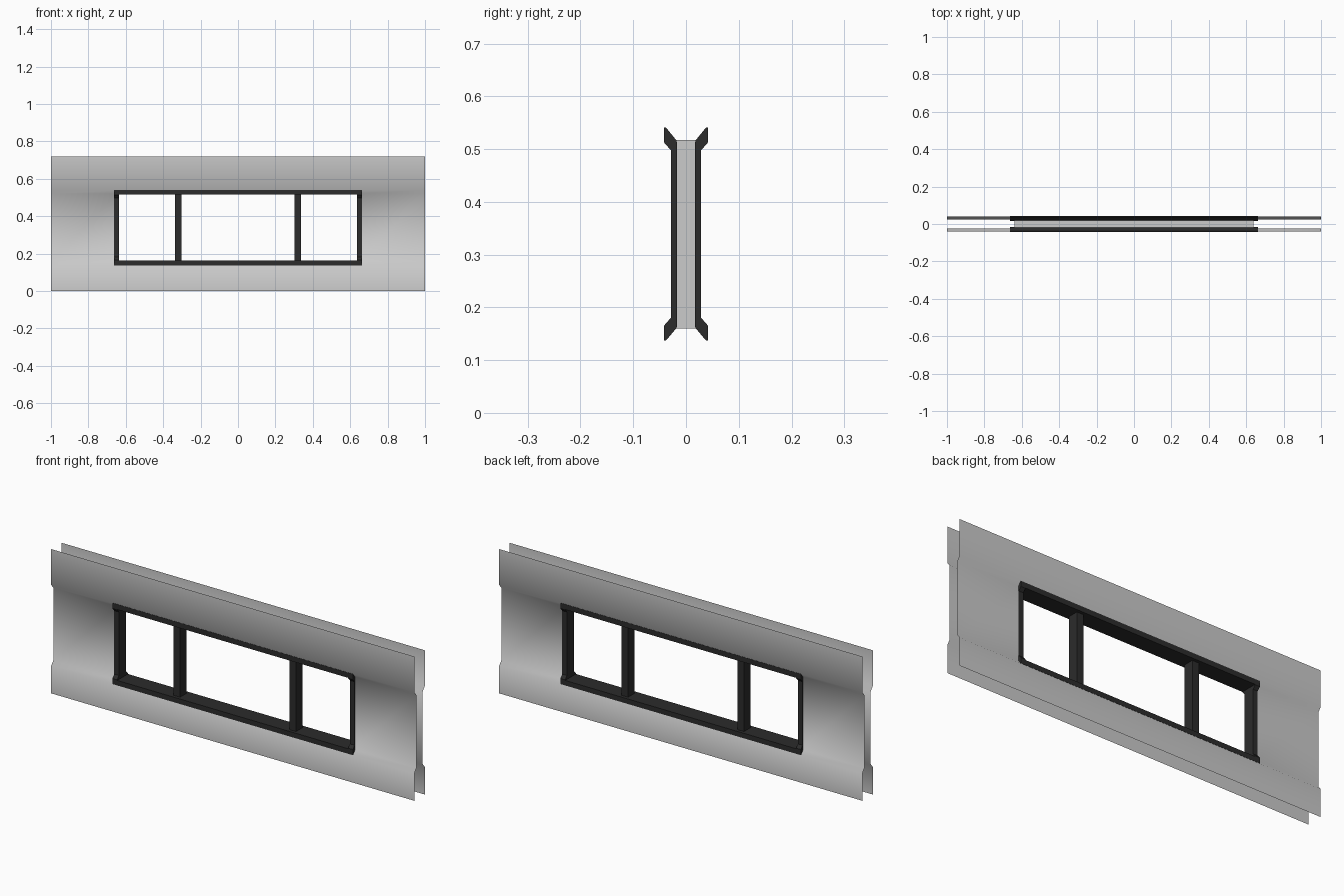
import bpy, bmesh

if "Cube" in bpy.data.objects:
    bpy.data.objects.remove(bpy.data.objects["Cube"])

dark = bpy.data.materials.new("dark_frame")
dark.diffuse_color = (0.025, 0.025, 0.025, 1)
dark.use_nodes = True
dark.node_tree.nodes["Principled BSDF"].inputs["Base Color"].default_value = dark.diffuse_color


def make(name, bm, mat=None, smooth=False, recalc=True):
    if recalc:
        bmesh.ops.recalc_face_normals(bm, faces=bm.faces)
    me = bpy.data.meshes.new(name)
    bm.to_mesh(me)
    bm.free()
    ob = bpy.data.objects.new(name, me)
    bpy.context.collection.objects.link(ob)
    if mat:
        me.materials.append(mat)
    for p in me.polygons:
        p.use_smooth = smooth
    return ob


def prism(name, profile, x0, x1, mat):
    """Extrude a (y, z) profile along x."""
    bm = bmesh.new()
    a = bm.faces.new([bm.verts.new((x0, y, z)) for y, z in profile])
    r = bmesh.ops.extrude_face_region(bm, geom=[a])
    for v in r["geom"]:
        if isinstance(v, bmesh.types.BMVert):
            v.co.x = x1
    return make(name, bm, mat)


def tube(name, x, z0, z1, y, mat, inward):
    """Open rectangular sleeve running through the wall."""
    bm = bmesh.new()
    ring = [(-x, z0), (x, z0), (x, z1), (-x, z1)]
    f = [bm.verts.new((a, -y, b)) for a, b in ring]
    k = [bm.verts.new((a, y, b)) for a, b in ring]
    for i in range(4):
        j = (i + 1) % 4
        q = [f[j], f[i], k[i], k[j]]
        bm.faces.new(q if inward else q[::-1])
    return make(name, bm, mat, recalc=False)


# Window opening and frame limits
XI, XO, ZB, ZT, ZLO, ZHI = 0.636, 0.662, 0.162, 0.515, 0.137, 0.541

# Wall skins with recessed band and window hole
skin = [(0.041, 0), (0.041, 0.137), (0.025, 0.157),
        (0.025, 0.52), (0.041, 0.54), (0.041, 0.718)]
xs = [-1, -0.645, 0.645, 1]
for s, side in ((-1, "front"), (1, "back")):
    bm = bmesh.new()
    g = [[bm.verts.new((x, s * y, z)) for x in xs] for y, z in skin]
    for r in range(5):
        for c in range(3):
            if (r, c) == (2, 1):
                continue
            q = [g[r][c], g[r][c + 1], g[r + 1][c + 1], g[r + 1][c]]
            bm.faces.new(q if s < 0 else q[::-1])
    make(side + "_wall_skin", bm, smooth=True, recalc=False)

    # Side rails follow the wall profile
    rail = [(0.042, ZHI), (0.042, 0.513), (0.028, 0.497), (0.028, 0.181),
            (0.042, 0.165), (0.042, ZLO), (0.038, ZLO), (0.017, 0.163),
            (0.017, 0.513), (0.038, ZHI)]
    rail = [(s * y, z) for y, z in rail]
    for m, lr in ((-1, "left"), (1, "right")):
        prism(f"{side}_{lr}_rail", rail, m * XI, m * XO, dark)

    # Top and bottom rails
    for z_in, z_out, tb in ((ZT, ZHI, "top"), (ZB, ZLO, "bottom")):
        p = [(0.042, z_out), (0.042, z_in), (0.017, z_in), (0.038, z_out)]
        prism(f"{side}_{tb}_rail", [(s * y, z) for y, z in p], -XO, XO, dark)

# Reveal: dark inside, grey outside
tube("window_reveal", XI, ZB, ZT, 0.027, dark, True)
tube("reveal_backing", XI + 0.002, ZB - 0.002, ZT + 0.002, 0.024, None, False)

# Two mullions
d = 0.026
for m, lr in ((-1, "left"), (1, "right")):
    prism(lr + "_mullion", [(-d, ZB), (d, ZB), (d, ZT), (-d, ZT)],
          m * 0.301, m * 0.338, dark)
